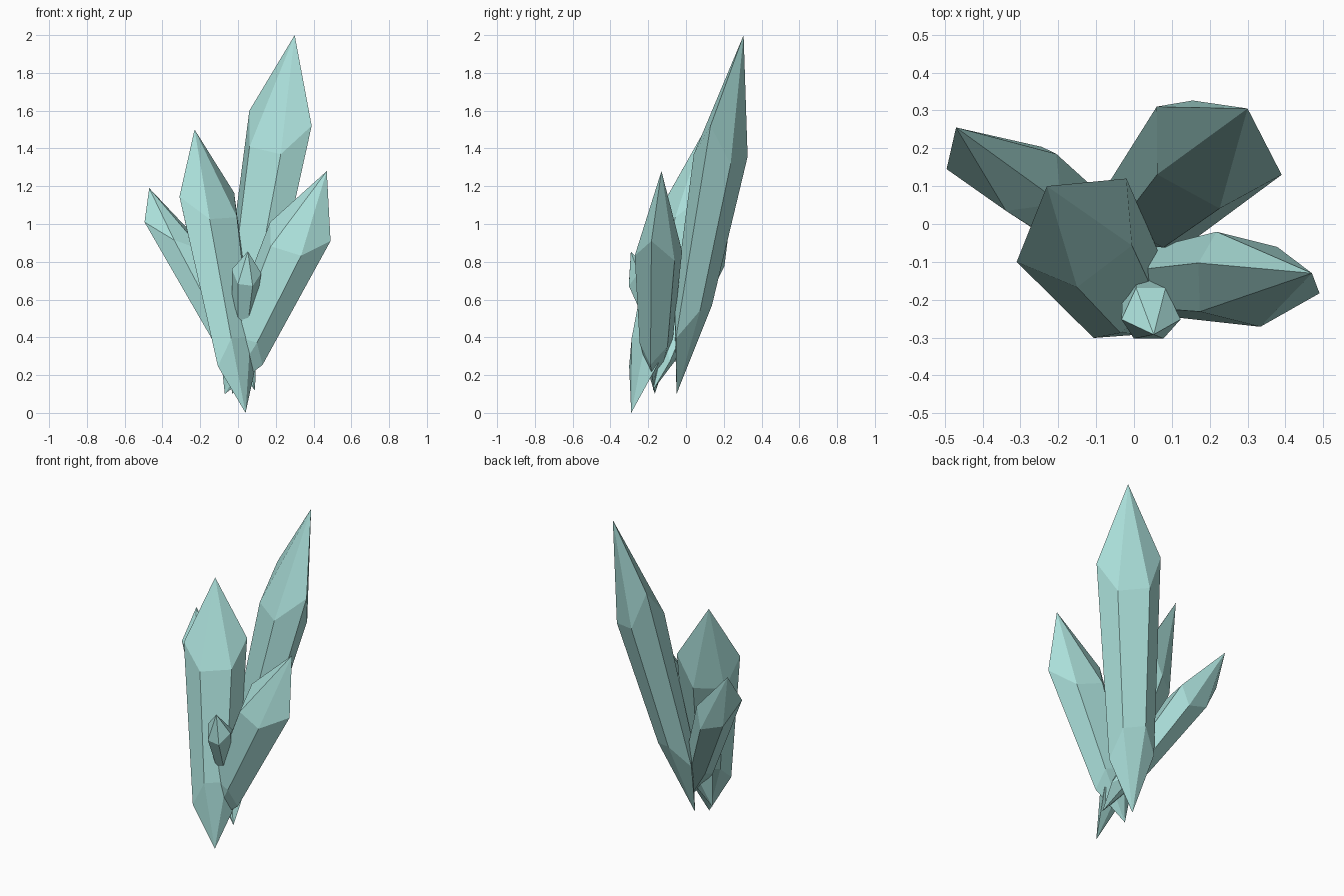
import bpy, bmesh
from mathutils import Vector

if "Cube" in bpy.data.objects:
    bpy.data.objects.remove(bpy.data.objects["Cube"])

mat = bpy.data.materials.new("teal_crystal")
mat.diffuse_color = (0.40, 0.73, 0.69, 1)
mat.use_nodes = True
mat.node_tree.nodes["Principled BSDF"].inputs["Base Color"].default_value = mat.diffuse_color


def crystal(name, bottom, centre, tip, wide, thick=0.58, taper=0.7):
    """Six-sided double-pointed crystal; 'wide' points from the upper shoulder
    centre to its side corner, 'thick' is depth relative to width."""
    b, c, t, u = (Vector(p) for p in (bottom, centre, tip, wide))
    v = (t - b).cross(u).normalized() * u.length * thick
    corners = [(1, 0), (.5, 1), (-.5, 1), (-1, 0), (-.5, -1), (.5, -1)]
    bm = bmesh.new()

    def ring(side_pos, face_pos, scale):
        # Side corners sit nearer the points than the face corners
        return [bm.verts.new(b.lerp(c, face_pos if j else side_pos)
                             + (u * i + v * j) * scale) for i, j in corners]

    low = ring(0.22, 0.325, taper)
    high = ring(1.0, 0.865, 1.0)
    vb, vt = bm.verts.new(b), bm.verts.new(t)
    for i in range(6):
        k = (i + 1) % 6
        bm.faces.new((low[i], low[k], high[k], high[i]))
        bm.faces.new((high[i], high[k], vt))
        bm.faces.new((low[k], low[i], vb))
    bmesh.ops.recalc_face_normals(bm, faces=bm.faces)
    me = bpy.data.meshes.new(name)
    bm.to_mesh(me)
    bm.free()
    me.materials.append(mat)
    ob = bpy.data.objects.new(name, me)
    bpy.context.collection.objects.link(ob)
    return ob


# Tall crystal leaning back and right
crystal("tall_crystal", (-.03, -.05, .10), (.225, .22, 1.56), (.30, .305, 2.0),
        (.165, -.09, -.04))
# Broad crystal in front, leaning back and left
crystal("front_crystal", (.04, -.29, 0), (-.165, .01, 1.155), (-.23, .10, 1.5),
        (.145, .11, .01))
# Thin crystal far left
crystal("left_crystal", (.09, -.175, .12), (-.35, .165, .96), (-.47, .255, 1.19),
        (-.145, -.02, .05))
# Crystal leaning right
crystal("right_crystal", (-.07, -.165, .10), (.33, -.143, .96), (.47, -.13, 1.28),
        (.16, -.04, -.05), thick=.63)
# Small bud growing from the front crystal
crystal("small_crystal", (.02, -.13, .38), (.045, -.252, .75), (.052, -.292, .855),
        (.078, 0, -.01), thick=.9)
